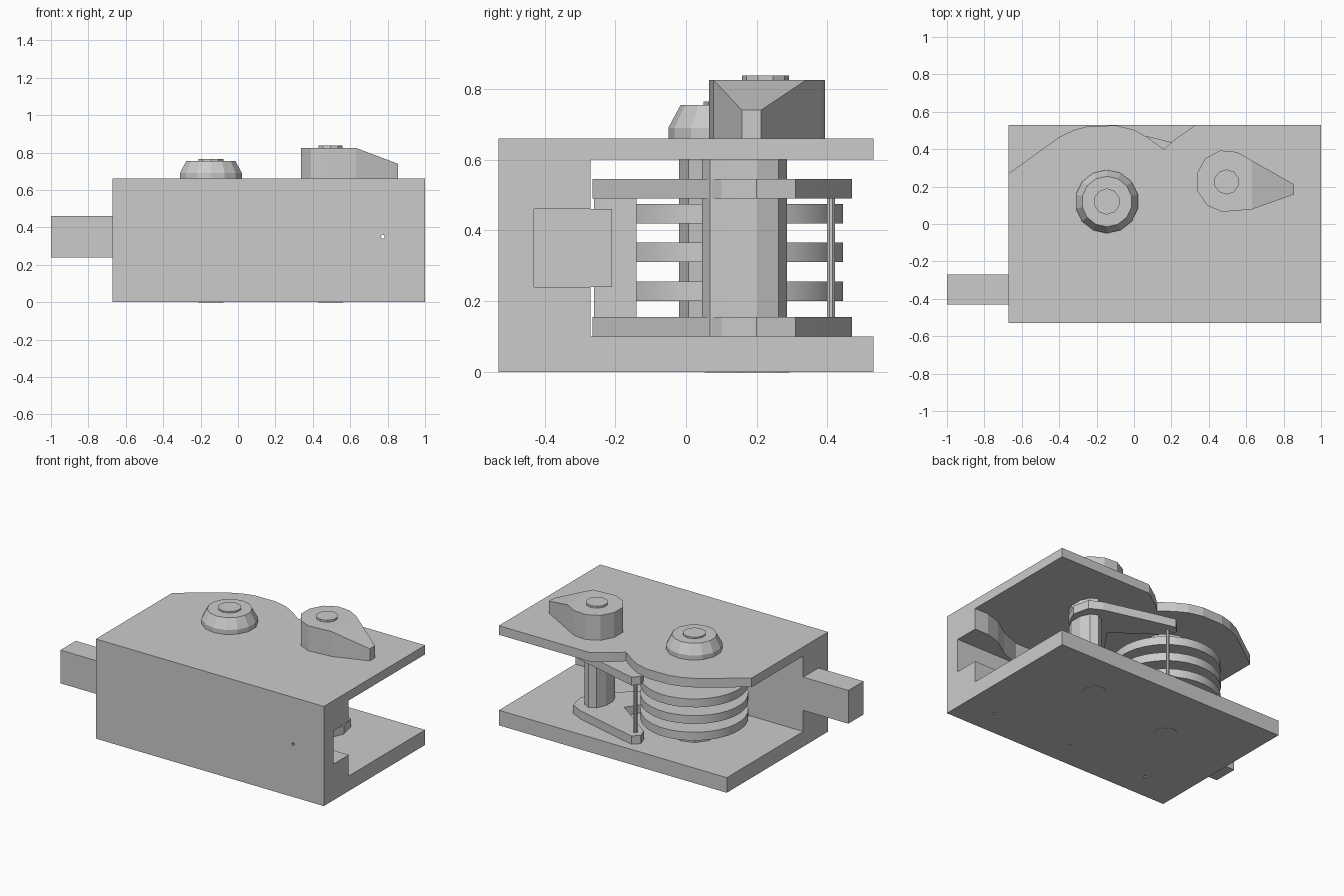
import bpy, bmesh, math

if "Cube" in bpy.data.objects:
    bpy.data.objects.remove(bpy.data.objects["Cube"], do_unlink=True)

grey = bpy.data.materials.new("plain_grey")
grey.use_nodes = True
grey.diffuse_color = (0.6, 0.6, 0.6, 1)
grey.node_tree.nodes["Principled BSDF"].inputs["Base Color"].default_value = (0.6, 0.6, 0.6, 1)


def finish(name, bm):
    bmesh.ops.recalc_face_normals(bm, faces=bm.faces)
    mesh = bpy.data.meshes.new(name)
    bm.to_mesh(mesh)
    bm.free()
    ob = bpy.data.objects.new(name, mesh)
    bpy.context.collection.objects.link(ob)
    mesh.materials.append(grey)
    return ob


def prism(name, pts, z0, z1, top=None):
    """Upright extrusion of an outline; top(x) may give a sloping lid."""
    bm = bmesh.new()
    low = [bm.verts.new((x, y, z0)) for x, y in pts]
    high = [bm.verts.new((x, y, top(x) if top else z1)) for x, y in pts]
    bm.faces.new(low)
    bm.faces.new(high)
    for i in range(len(pts)):
        j = (i + 1) % len(pts)
        bm.faces.new((low[i], low[j], high[j], high[i]))
    return finish(name, bm)


def box(name, x0, x1, y0, y1, z0, z1):
    return prism(name, [(x0, y0), (x1, y0), (x1, y1), (x0, y1)], z0, z1)


def ring(cx, cy, rx, ry, sides, turn=0):
    angles = [2 * math.pi * (i + turn) / sides for i in range(sides)]
    return [(cx + rx * math.cos(a), cy + ry * math.sin(a)) for a in angles]


def cylinder(name, centre, r, z0, z1, sides):
    return prism(name, ring(*centre, r, r, sides, 0.5), z0, z1)


def smooth(ob):
    bpy.ops.object.select_all(action="DESELECT")
    ob.select_set(True)
    bpy.context.view_layer.objects.active = ob
    bpy.ops.object.shade_smooth_by_angle(angle=math.radians(25))


def cut(ob, cutter):
    mod = ob.modifiers.new("cut", "BOOLEAN")
    mod.operation = "DIFFERENCE"
    mod.solver = "EXACT"
    mod.object = cutter
    bpy.context.view_layer.objects.active = ob
    bpy.ops.object.modifier_apply(modifier=mod.name)
    bpy.data.objects.remove(cutter, do_unlink=True)


WHEEL = (-0.145, 0.12)
PIVOT = (0.495, 0.225)
ROD = (0.083, 0.41)

# Case: block with a rear cavity, bolt channel, lever pocket and scalloped lid
case = box("case", -0.67, 1, -0.53, 0.53, 0, 0.66)
cut(case, box("cavity", -0.8, 1.2, -0.27, 0.7, 0.1, 0.6))
cut(case, box("channel", -0.8, 1.2, -0.43, -0.2, 0.24, 0.46))
cut(case, prism("pocket", [(0.9, -0.2), (0.9, -0.27), (0.8, -0.3), (0.68, -0.38),
                           (0.55, -0.43), (0.25, -0.43), (0.1, -0.36), (0, -0.27),
                           (0, -0.2)], 0.4, 0.6))
cut(case, prism("lid_relief", [(-0.8, 0.178), (-0.67, 0.27), (-0.4, 0.465), (-0.32, 0.503),
                               (-0.24, 0.524), (-0.09, 0.526), (0, 0.503), (0.07, 0.465),
                               (0.16, 0.4), (0.215, 0.45), (0.33, 0.53), (0.33, 0.7),
                               (-0.8, 0.7)], 0.5, 0.8))
for x in (0.78, 0.2, -0.38):
    cut(case, cylinder("screw_hole", (x, -0.35), 0.009, -0.1, 0.3, 10))
pin = cylinder("pin_hole", (0, 0), 0.01, -0.1, 0.1, 10)
pin.rotation_euler.x = math.pi / 2
pin.location = (0.775, -0.5, 0.35)
bpy.context.view_layer.update()
cut(case, pin)

# Sliding bolt with a wider inner heel
prism("bolt", [(-1, -0.43), (0.2, -0.43), (0.2, -0.21), (0.08, -0.21),
               (0.08, -0.27), (-1, -0.27)], 0.24, 0.46)

# Wheel pack on its spindle
cylinder("spindle", WHEEL, 0.14, 0.1, 0.6, 10)
for i in range(3):
    z = 0.2 + 0.11 * i
    smooth(cylinder(f"wheel_{i + 1}", WHEEL, 0.325, z, z + 0.055, 32))

# Pair of levers joined by a pivot post, a rod and a drive bar
lever = [(0.21, 0.435), (0.07, 0.47), (0.03, 0.43), (0.05, 0.37), (0.34, 0.16),
         (0.1, -0.19), (0.13, -0.265), (0.21, -0.265), (0.59, 0.1), (0.635, 0.2),
         (0.61, 0.31), (0.53, 0.35)]
for side, z in (("lower", 0.1), ("upper", 0.49)):
    prism(side + "_lever", lever, z, z + 0.055)
prism("pivot_post", ring(0.515, 0.165, 0.075, 0.12, 10, 0.5), 0.1, 0.6)
cylinder("fence_rod", ROD, 0.012, 0.155, 0.49, 8)
box("drive_bar", 0.13, 0.19, -0.26, -0.14, 0.155, 0.49)

# Dial: tapered knob with a raised cap
bm = bmesh.new()
rings = []
for r, z in ((0.17, 0.655), (0.17, 0.69), (0.135, 0.755)):
    rings.append([bm.verts.new((x, y, z)) for x, y in ring(*WHEEL, r, r, 14, 0.5)])
for a, b in zip(rings, rings[1:]):
    for i in range(len(a)):
        j = (i + 1) % len(a)
        bm.faces.new((a[i], a[j], b[j], b[i]))
bm.faces.new(rings[0])
bm.faces.new(rings[-1])
finish("dial_knob", bm)
cylinder("dial_cap", WHEEL, 0.07, 0.75, 0.765, 10)

# Teardrop handle: level round body, sloping nose
body = [(0.63, 0.34), (0.55, 0.385), (0.46, 0.393), (0.38, 0.35), (0.337, 0.27),
        (0.337, 0.18), (0.39, 0.1), (0.47, 0.065), (0.63, 0.078)]
prism("handle_body", body, 0.655, 0.825)
prism("handle_nose", [(0.63, 0.078), (0.855, 0.158), (0.855, 0.212), (0.63, 0.34)],
      0.655, 0.825, lambda x: 0.825 - 0.085 * (x - 0.63) / 0.225)
cylinder("handle_cap", PIVOT, 0.067, 0.82, 0.838, 10)

# Bearing ends showing under the base
for name, centre in (("dial", WHEEL), ("handle", PIVOT)):
    cylinder(name + "_bearing", centre, 0.07, -0.002, 0.05, 12)
